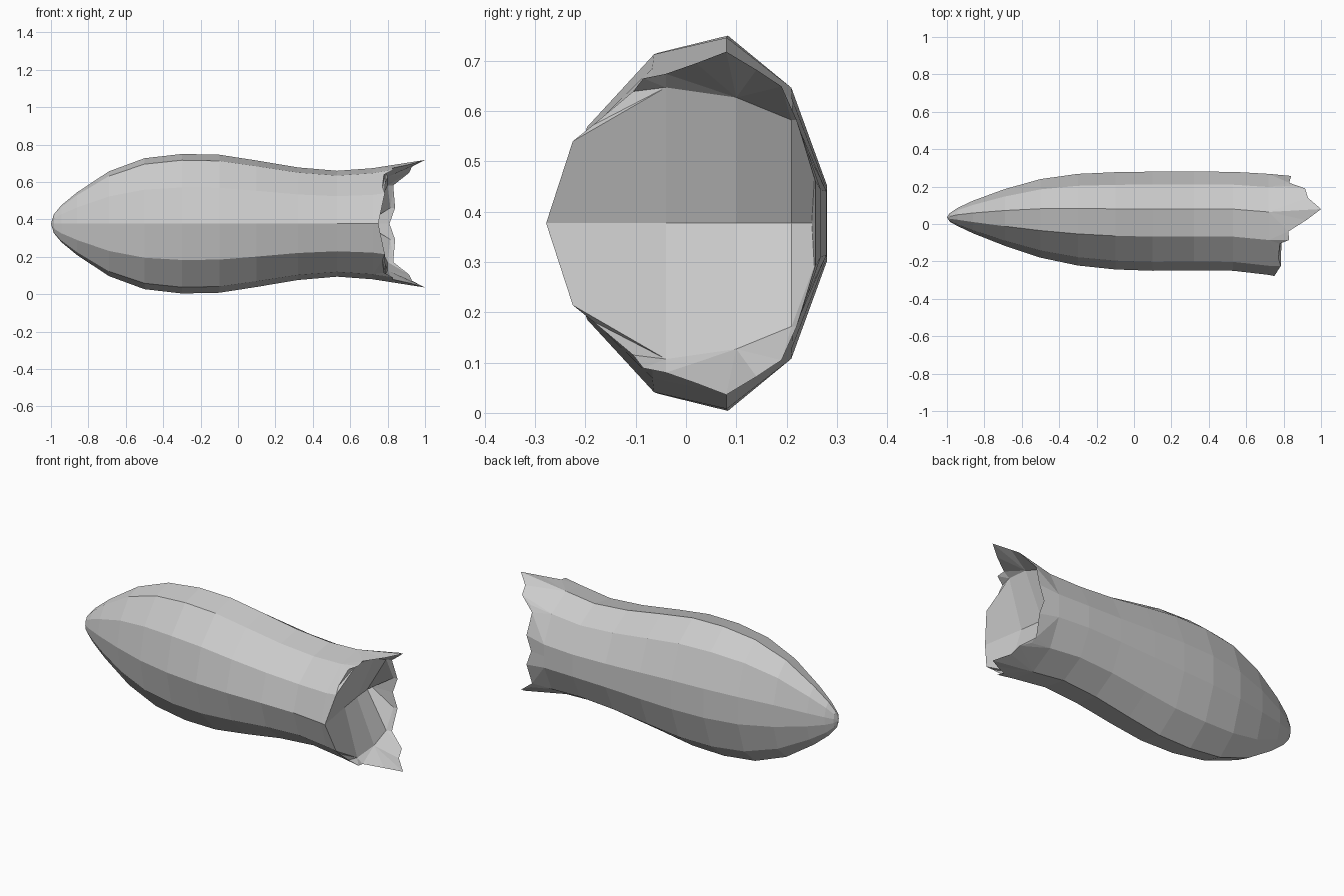
import bpy, bmesh

if "Cube" in bpy.data.objects:
    bpy.data.objects.remove(bpy.data.objects["Cube"])

ZC = 0.377
# Half cross-section, as (depth fraction, height fraction), front ridge to back wall
SECTION = [(0, 0), (.09, .52), (.345, .91), (.623, 1), (.87, .73), (1, .225)]
# Rings along the body: x, half height, front y, back y
RINGS = [(-.985, .05, .012, .058), (-.945, .098, -.01, .085), (-.86, .168, -.05, .125),
         (-.69, .28, -.117, .187), (-.5, .35, -.18, .24), (-.3, .373, -.222, .268),
         (-.1, .369, -.243, .277), (.1, .338, -.25, .28), (.32, .301, -.248, .28),
         (.53, .283, -.25, .279), (.72, .297, -.272, .268)]
# Torn rear rim: per section point, its rim point then the notches up to the next
RIM = [[(.75, -.278, 0)],
       [(.785, -.225, .163), (.772, -.185, .195), (.78, -.105, .262)],
       [(.83, -.085, .288), (.825, -.04, .297), (.92, .02, .318)],
       [(1.0, .08, .341), (.93, .14, .305)],
       [(.915, .19, .272), (.85, .205, .238), (.83, .22, .205)],
       [(.84, .257, .085)]]
# Recess inside the opening: upper edge and the centre fold
EDGE = [(.785, -.225, .163), (.79, -.04, .27), (.80, .10, .25), (.80, .21, .205), (.815, .255, .085)]
FOLD = [(.75, -.278, 0), (.71, -.04, 0), (.69, .10, 0), (.68, .21, 0), (.68, .25, 0)]

bm = bmesh.new()


def vert(p, s):
    return bm.verts.new((p[0], p[1], ZC + s * p[2]))


def face(vs):
    bm.faces.new(vs)


for s in (1, -1):
    # Body shell
    nose = vert((-1, .035, 0), s)
    loops = [[vert((x, f + (b - f) * u, h * w), s) for u, w in SECTION]
             + [vert((x, b, 0), s)] for x, h, f, b in RINGS]
    for i in range(6):
        face([nose, loops[0][i], loops[0][i + 1]])
        for a, b in zip(loops, loops[1:]):
            face([a[i], b[i], b[i + 1], a[i + 1]])
    # Torn edge and tail lobes
    rim = [[vert(p, s) for p in seg] for seg in RIM] + [[vert((.81, .257, 0), s)]]
    for i in range(6):
        face([loops[-1][i]] + rim[i] + [rim[i + 1][0], loops[-1][i + 1]])
    # Folded recess closing the opening
    edge = [vert(p, s) for p in EDGE]
    fold = [vert(p, s) for p in FOLD]
    for i in range(4):
        face([fold[i], fold[i + 1], edge[i + 1], edge[i]])
        face([edge[i], edge[i + 1], rim[i + 2][0]] + rim[i + 1][::-1])
    face([fold[4], rim[6][0], rim[5][0], edge[4]])

bmesh.ops.remove_doubles(bm, verts=bm.verts, dist=0.0005)
bmesh.ops.triangulate(bm, faces=[f for f in bm.faces if len(f.verts) > 4])
bmesh.ops.recalc_face_normals(bm, faces=bm.faces)
mesh = bpy.data.meshes.new("fish_body")
bm.to_mesh(mesh)
bm.free()
bpy.context.collection.objects.link(bpy.data.objects.new("fish_body", mesh))
